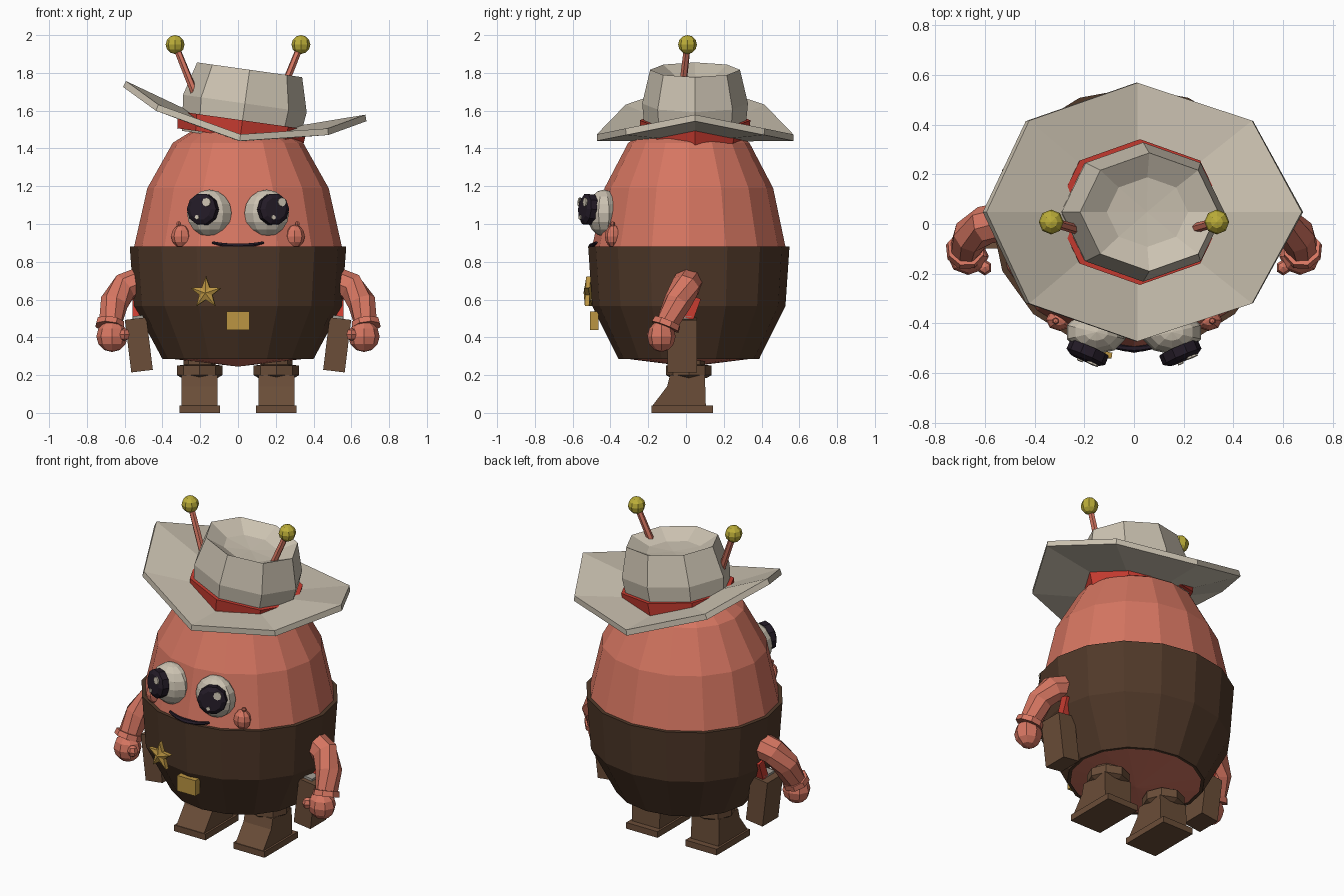
import bpy, bmesh, math
from mathutils import Vector, Matrix

cube = bpy.data.objects.get("Cube")
if cube:
    bpy.data.objects.remove(cube)


def material(name, rgb):
    m = bpy.data.materials.new(name)
    m.use_nodes = True
    m.diffuse_color = (*rgb, 1)
    bsdf = next(n for n in m.node_tree.nodes if n.type == "BSDF_PRINCIPLED")
    bsdf.inputs["Base Color"].default_value = (*rgb, 1)
    return m


SKIN = material("salmon skin", (.67, .18, .12))
VEST = material("dark brown leather", (.08, .04, .022))
BOOT = material("brown leather", (.145, .075, .04))
CREAM = material("cream", (.6, .54, .44))
RED = material("red", (.58, .045, .03))
DARK = material("near black", (.017, .011, .02))
GOLD = material("gold", (.5, .3, .055))
YELLOW = material("yellow", (.5, .42, .04))
STEEL = material("steel grey", (.36, .34, .3))


def finish(bm, name, mat, matrix=Matrix()):
    bmesh.ops.recalc_face_normals(bm, faces=bm.faces)
    me = bpy.data.meshes.new(name)
    bm.to_mesh(me)
    bm.free()
    me.materials.append(mat)
    ob = bpy.data.objects.new(name, me)
    ob.matrix_world = matrix
    bpy.context.collection.objects.link(ob)
    return ob


def lathe(name, mat, profile, sides, scale=(1, 1), matrix=Matrix(), closed=False):
    """Spin (radius, height) points round z; a zero radius becomes a pole."""
    bm = bmesh.new()
    rings = []
    for r, z in profile:
        if r == 0:
            rings.append([bm.verts.new((0, 0, z))] * sides)
            continue
        turns = [math.tau * i / sides for i in range(sides)]
        rings.append([bm.verts.new((r * scale[0] * math.cos(a), r * scale[1] * math.sin(a), z))
                      for a in turns])
    pairs = list(zip(rings, rings[1:])) + ([(rings[-1], rings[0])] if closed else [])
    for lo, hi in pairs:
        for i in range(sides):
            j = (i + 1) % sides
            bm.faces.new(dict.fromkeys((lo[i], lo[j], hi[j], hi[i])))
    return finish(bm, name, mat, matrix)


def ball(name, mat, at, size, u=8, v=6):
    bm = bmesh.new()
    bmesh.ops.create_uvsphere(bm, u_segments=u, v_segments=v, radius=1)
    bmesh.ops.scale(bm, vec=size, verts=bm.verts)
    return finish(bm, name, mat, Matrix.Translation(at))


def box(name, mat, at, size, rot=Matrix()):
    bm = bmesh.new()
    bmesh.ops.create_cube(bm, size=1)
    bmesh.ops.scale(bm, vec=size, verts=bm.verts)
    return finish(bm, name, mat, Matrix.Translation(at) @ rot)


def tube(name, mat, points, radii, sides=8):
    """Capped tube through points, with one radius per point."""
    bm = bmesh.new()
    pts = [Vector(p) for p in points]
    rings = []
    for i, p in enumerate(pts):
        way = (pts[min(i + 1, len(pts) - 1)] - pts[max(i - 1, 0)]).normalized()
        q = way.to_track_quat("Z", "Y")
        rings.append([bm.verts.new(p + q @ Vector((radii[i] * math.cos(a), radii[i] * math.sin(a), 0)))
                      for a in (math.tau * k / sides for k in range(sides))])
    for a, b in zip(rings, rings[1:]):
        for k in range(sides):
            n = (k + 1) % sides
            bm.faces.new((a[k], a[n], b[n], b[k]))
    bm.faces.new(rings[0])
    bm.faces.new(rings[-1])
    return finish(bm, name, mat)


def prism(name, mat, outline, depth, matrix):
    """Extrude an outline in local xy, centred on local z."""
    bm = bmesh.new()
    face = bm.faces.new([bm.verts.new((x, y, -depth / 2)) for x, y in outline])
    out = bmesh.ops.extrude_face_region(bm, geom=[face])
    bmesh.ops.translate(bm, vec=(0, 0, depth),
                        verts=[v for v in out["geom"] if isinstance(v, bmesh.types.BMVert)])
    return finish(bm, name, mat, matrix)


def facing(at, normal):
    """Frame with local z along normal and local y upwards."""
    z = Vector(normal).normalized()
    x = Vector((0, 0, 1)).cross(z).normalized()
    return Matrix.Translation(at) @ Matrix((x, z.cross(x), z)).transposed().to_4x4()


# Egg body and vest
centre = Matrix.Translation((0, .015, 0))
lathe("body", SKIN, [(0, .245), (.385, .29), (.53, .565), (.55, .88), (.48, 1.19),
                     (.345, 1.43), (.2, 1.52), (0, 1.55)], 16, (1, .93), centre)
lathe("vest", VEST, [(.4, .285), (.55, .565), (.573, .88), (.545, .88), (.525, .565), (.38, .285)],
      16, (1, .93), centre, closed=True)

# Tilted hat: crown, band and folded brim
hat = Matrix.Translation((.01, .048, 1.45)) @ Matrix.Rotation(math.radians(8), 4, "Y")
lathe("hat_crown", CREAM, [(.262, 0), (.28, .19), (.238, .37), (.14, .315), (0, .305)],
      8, (1.18, 1), hat)
lathe("hat_band", RED, [(.25, .01), (.285, .01), (.293, .1), (.26, .1)], 8, (1.18, 1), hat, closed=True)
bm = bmesh.new()
hub = bm.verts.new((0, 0, .02))
rise = [.22, .12, .025, .12]
rim = [bm.verts.new((.64 * math.cos(a), .52 * math.sin(a), rise[i % 4]))
       for i, a in enumerate(math.tau * k / 8 for k in range(8))]
for i in range(8):
    bm.faces.new((hub, rim[i], rim[(i + 1) % 8]))
brim = finish(bm, "hat_brim", CREAM, hat)
thick = brim.modifiers.new("thickness", "SOLIDIFY")
thick.thickness = .035
thick.offset = -1

for side, s in (("left", 1), ("right", -1)):
    # Antennae
    tip = (s * .333, .008, 1.95)
    tube(side + "_antenna", SKIN, [(s * .2, -.03, 1.62), tip], [.021, .018], 6)
    ball(side + "_antenna_ball", YELLOW, tip, (.05, .05, .05))

    # Eyes with outward-turned pupils and highlights
    ball(side + "_eye", CREAM, (s * .152, -.435, 1.058), (.124, .09, .124), 10, 8)
    frame = facing((s * .19, -.525, 1.078), (s * .39, -.92, .08))
    lathe(side + "_pupil", DARK, [(0, -.03), (.084, -.03), (.084, .01), (.06, .025), (0, .025)],
          10, matrix=frame)
    for label, x, y, r in (("large", .036, .036, .024), ("small", -.016, -.045, .012)):
        spot = frame @ Matrix.Translation((x, y, .024))
        lathe(f"{side}_{label}_highlight", CREAM, [(r, 0), (r, .008), (0, .008)], 8, matrix=spot)

    # Cheeks
    ball(side + "_cheek", SKIN, (s * .3, -.385, .935), (.054, .045, .06))
    ball(side + "_cheek_bump", SKIN, (s * .315, -.39, 1.0), (.014, .014, .014), 6, 4)

    # Arm, cuff, hand and thumb
    tube(side + "_arm", SKIN, [(s * .5, .015, .7), (s * .6, -.005, .665), (s * .655, -.045, .585),
                               (s * .68, -.105, .46)], [.078, .078, .075, .062])
    tube(side + "_cuff", SKIN, [(s * .676, -.098, .485), (s * .68, -.11, .455)], [.076, .08])
    ball(side + "_hand", SKIN, (s * .667, -.13, .405), (.083, .075, .083))
    ball(side + "_thumb", SKIN, (s * .6, -.175, .415), (.03, .032, .035), 6, 4)

    # Holster with pistol
    lean = Matrix.Rotation(s * math.radians(7), 4, "Y")
    box(side + "_holster", BOOT, (s * .525, -.02, .36), (.115, .155, .28), lean)
    box(side + "_pistol_frame", STEEL, (s * .525, -.02, .49), (.06, .1, .05), lean)
    box(side + "_pistol_grip", RED, (s * .535, .035, .555), (.045, .05, .12),
        Matrix.Rotation(math.radians(-20), 4, "X"))

    # Leg: trouser cuff, boot with sloping toe, sole
    foot = Matrix.Translation((s * .203, .015, 0))
    lathe(side + "_trouser_leg", BOOT, [(0, .185), (.095, .185), (.12, .2), (.12, .25), (.085, .255),
                                        (.085, .32)], 8, matrix=foot)
    across = Matrix.Translation((s * .203, 0, 0)) @ Matrix(
        ((0, 0, 1, 0), (1, 0, 0, 0), (0, 1, 0, 0), (0, 0, 0, 1)))
    prism(side + "_boot", BOOT, [(-.18, .035), (-.1, .14), (-.085, .2), (.1, .2), (.105, .035)], .19, across)
    box(side + "_sole", BOOT, (s * .203, -.02, .019), (.215, .325, .038))

# Smile
steps = [i / 4 for i in range(-4, 5)]
tube("mouth", DARK, [(.135 * t, -.5 + .025 * t * t, .884 + .018 * t * t) for t in steps],
     [.016 - .009 * abs(t) for t in steps], 6)

# Star badge with raised centre
bm = bmesh.new()
points = []
for k in range(10):
    a = math.pi / 2 + math.tau * k / 10
    r = .036 if k % 2 else .086
    points.append((r * math.cos(a), r * math.sin(a)))
front = [bm.verts.new((x, y, .008)) for x, y in points]
back = [bm.verts.new((x, y, -.015)) for x, y in points]
peak = bm.verts.new((0, 0, .022))
bm.faces.new(back)
for k in range(10):
    n = (k + 1) % 10
    bm.faces.new((front[k], front[n], back[n], back[k]))
    bm.faces.new((front[k], front[n], peak))
finish(bm, "star_badge", GOLD, facing((-.17, -.52, .635), (-.15, -1, 0)))

# Belt buckle
box("belt_buckle", GOLD, (0, -.485, .488), (.124, .045, .096))
